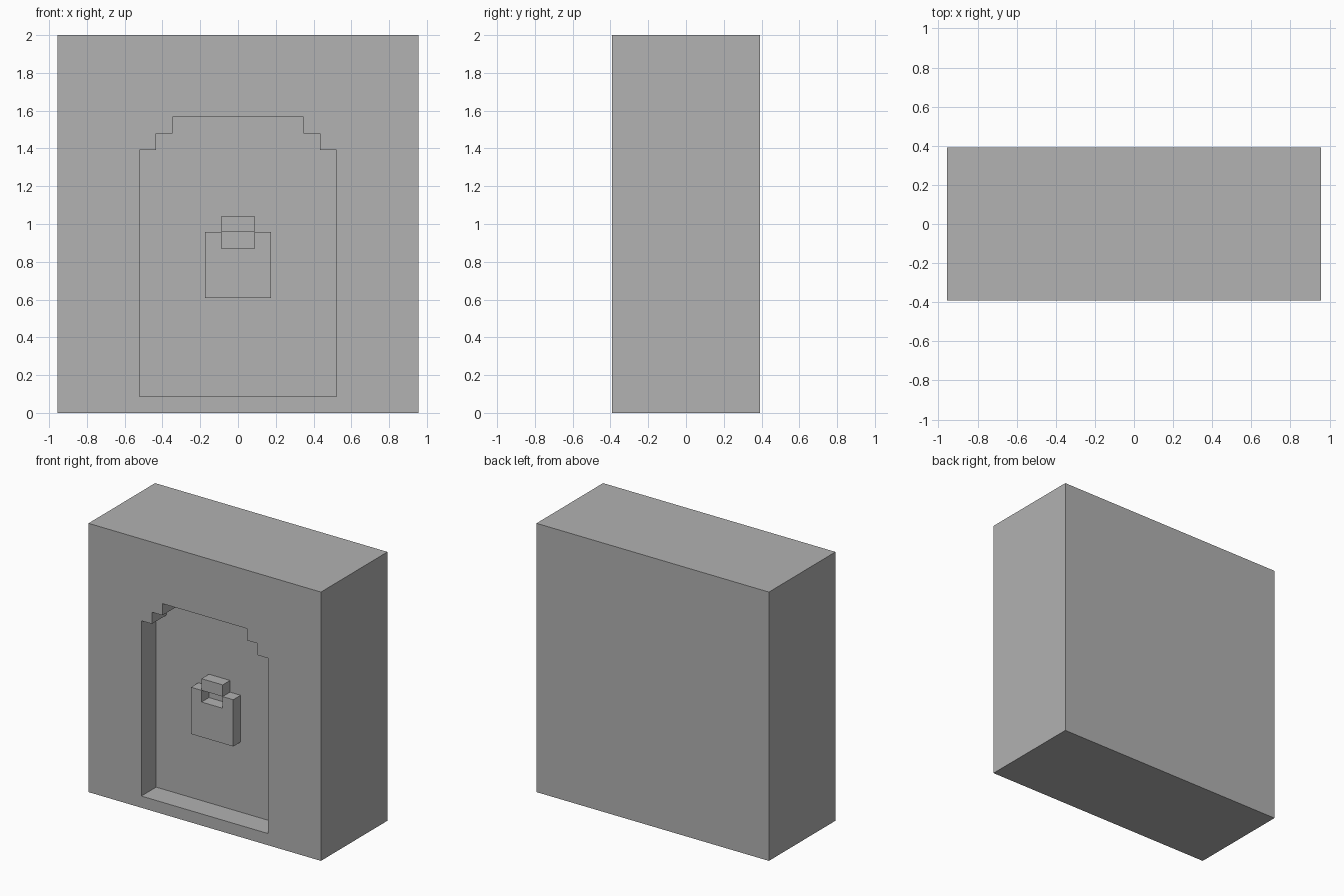
import bpy
import bmesh

U = 2 / 23                      # one grid cell
FRONT = -4.5                    # front plane, in cells

if "Cube" in bpy.data.objects:
    bpy.data.objects.remove(bpy.data.objects["Cube"])

stone = bpy.data.materials.new("plain_grey")
stone.use_nodes = True
grey = (0.445, 0.445, 0.445, 1)
stone.diffuse_color = grey
stone.node_tree.nodes["Principled BSDF"].inputs["Base Color"].default_value = grey


def extrude_profile(name, half, y0, y1):
    """Mirror a right-hand outline across x = 0 and extrude it along y (in cells)."""
    outline = half + [(-x, z) for x, z in reversed(half)]
    bm = bmesh.new()
    face = bm.faces.new([bm.verts.new((x * U, y0 * U, z * U)) for x, z in outline])
    grown = bmesh.ops.extrude_face_region(bm, geom=[face])
    moved = [g for g in grown["geom"] if isinstance(g, bmesh.types.BMVert)]
    bmesh.ops.translate(bm, verts=moved, vec=(0, (y1 - y0) * U, 0))
    bmesh.ops.recalc_face_normals(bm, faces=bm.faces)
    mesh = bpy.data.meshes.new(name)
    bm.to_mesh(mesh)
    bm.free()
    mesh.materials.append(stone)
    obj = bpy.data.objects.new(name, mesh)
    bpy.context.collection.objects.link(obj)
    return obj


# Solid block
block = extrude_profile("block", [(11, 0), (11, 23)], FRONT, -FRONT)

# Stepped arch recess, two cells deep
cutter = extrude_profile(
    "recess_cutter",
    [(6, 1), (6, 16), (5, 16), (5, 17), (4, 17), (4, 18)],
    FRONT - 1, FRONT + 2)
cutter.hide_render = True
cut = block.modifiers.new("recess", "BOOLEAN")
cut.operation = "DIFFERENCE"
cut.solver = "EXACT"
cut.object = cutter
bpy.context.view_layer.objects.active = block
bpy.ops.object.modifier_apply(modifier=cut.name)
bpy.data.objects.remove(cutter)

# Padlock on the recess wall: notched body and shackle bar
extrude_profile("padlock_body", [(2, 7), (2, 11), (1, 11), (1, 10)],
                FRONT + 1, FRONT + 2)
extrude_profile("padlock_shackle", [(1, 11), (1, 12)], FRONT + 1, FRONT + 2)
